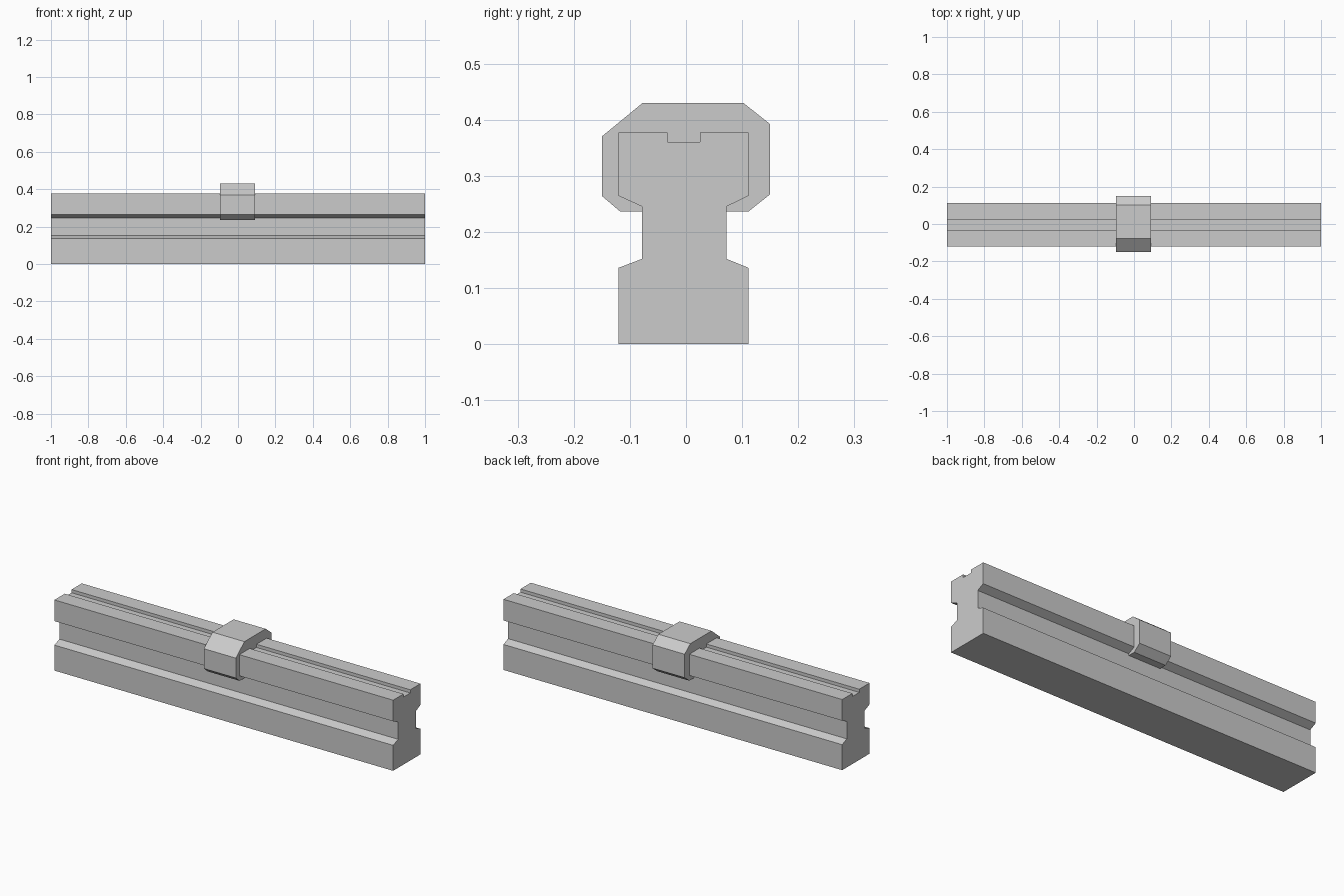
import bpy
import bmesh
from mathutils import Vector

cube = bpy.data.objects.get("Cube")
if cube:
    bpy.data.objects.remove(cube, do_unlink=True)

GREY = (0.6, 0.6, 0.6, 1.0)
metal = bpy.data.materials.new("plain_grey")
metal.use_nodes = True
metal.diffuse_color = GREY
for node in metal.node_tree.nodes:
    if node.type == 'BSDF_PRINCIPLED':
        node.inputs["Base Color"].default_value = GREY


def extrude_profile(name, profile, x0, x1):
    """Sweep a (y, z) outline along x into a closed, flat-shaded solid."""
    bm = bmesh.new()
    face = bm.faces.new([bm.verts.new((x0, y, z)) for y, z in profile])
    swept = bmesh.ops.extrude_face_region(bm, geom=[face])["geom"]
    verts = [g for g in swept if isinstance(g, bmesh.types.BMVert)]
    bmesh.ops.translate(bm, verts=verts, vec=Vector((x1 - x0, 0, 0)))
    bmesh.ops.recalc_face_normals(bm, faces=bm.faces)
    mesh = bpy.data.meshes.new(name)
    bm.to_mesh(mesh)
    bm.free()
    mesh.materials.append(metal)
    obj = bpy.data.objects.new(name, mesh)
    bpy.context.scene.collection.objects.link(obj)
    return obj


# Rail head outline, back waist over the grooved top to the front waist
head = [
    (0.072, 0.245), (0.111, 0.264), (0.111, 0.377), (0.025, 0.377),
    (0.025, 0.36), (-0.033, 0.36), (-0.033, 0.377), (-0.12, 0.377),
    (-0.12, 0.264), (-0.078, 0.245),
]

# Rail: wide base, narrow waist, grooved head
base_front = [(-0.078, 0.152), (-0.12, 0.136), (-0.12, 0)]
base_back = [(0.111, 0), (0.111, 0.136), (0.072, 0.152)]
extrude_profile("guide_rail", head + base_front + base_back, -1.0, 1.0)

# Carriage: chamfered shell wrapped closely around the rail head
shell = [
    (-0.078, 0.236), (-0.117, 0.236), (-0.15, 0.264), (-0.15, 0.37),
    (-0.077, 0.43), (0.102, 0.43), (0.15, 0.392), (0.15, 0.267),
    (0.111, 0.236), (0.072, 0.236),
]
extrude_profile("sliding_carriage", shell + head, -0.097, 0.092)
